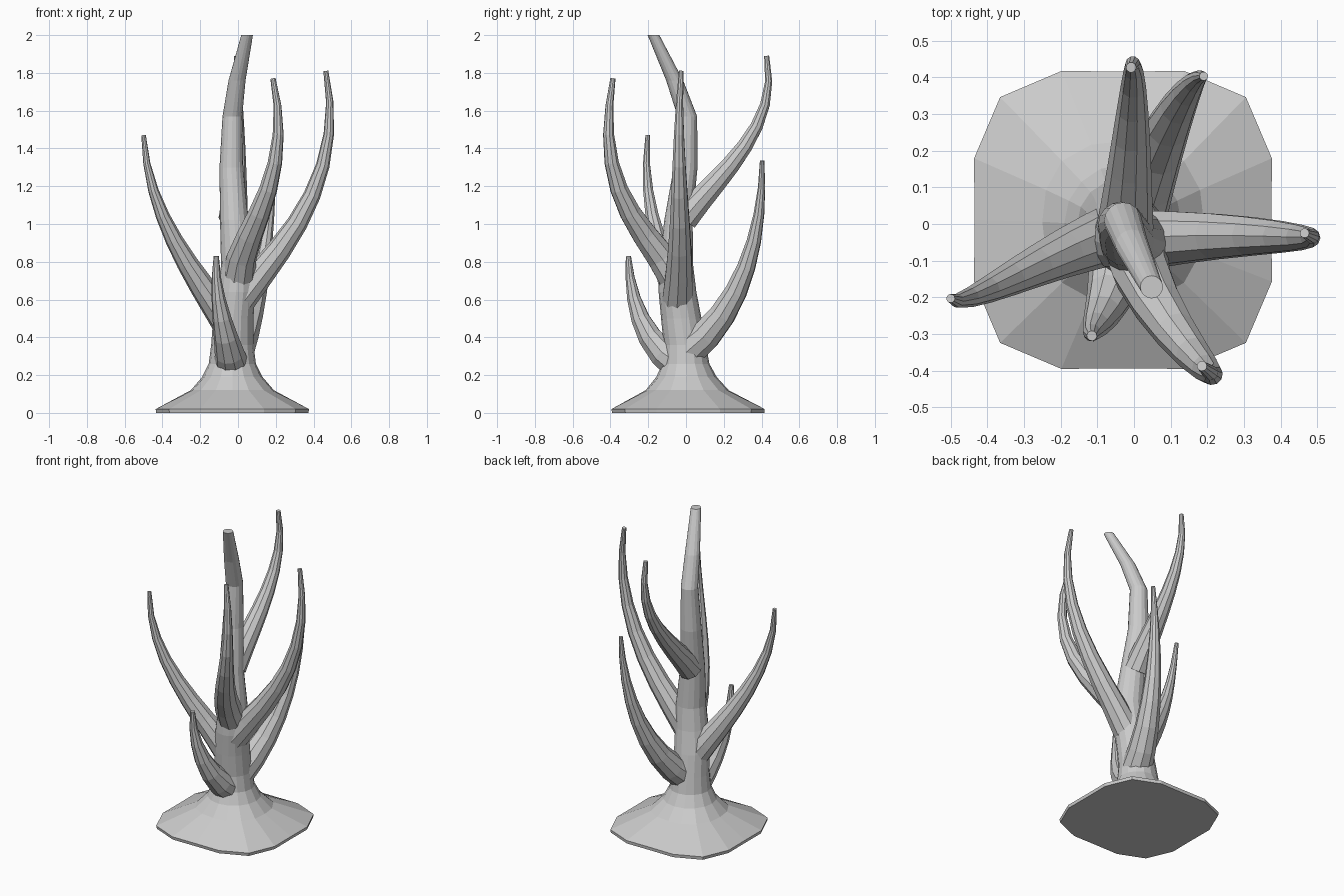
import bpy, bmesh, math
from mathutils import Vector

if "Cube" in bpy.data.objects:
    bpy.data.objects.remove(bpy.data.objects["Cube"])


def sweep(name, path, radii, sides, square=None):
    """Skin rings along a path. With 'square' values the rings stay level."""
    bm = bmesh.new()
    side = Vector((1, 0, 0))
    rings = []
    for i, (c, rad) in enumerate(zip(path, radii)):
        tan = Vector((0, 0, 1))
        if not square:
            tan = (path[min(i + 1, len(path) - 1)] - path[max(i - 1, 0)]).normalized()
        side = (side - tan * side.dot(tan)).normalized()
        other = tan.cross(side)
        ring = []
        for k in range(sides):
            t = 2 * math.pi * k / sides
            r = rad * (1 + (0.17 * square[i] * math.sin(2 * t) ** 2 if square else 0))
            ring.append(bm.verts.new(c + r * (side * math.cos(t) + other * math.sin(t))))
        rings.append(ring)
    for lo, hi in zip(rings, rings[1:]):
        for k in range(sides):
            n = (k + 1) % sides
            bm.faces.new((lo[k], lo[n], hi[n], hi[k]))
    bm.faces.new(rings[0][::-1])
    bm.faces.new(rings[-1])
    bmesh.ops.recalc_face_normals(bm, faces=bm.faces)
    me = bpy.data.meshes.new(name)
    bm.to_mesh(me)
    bm.free()
    bpy.context.collection.objects.link(bpy.data.objects.new(name, me))


def branch(name, points, root, tip, steps=8):
    """Tapered limb on a smooth polynomial curve through a few points."""
    pts = [Vector(p) for p in points]
    knots = [0]
    for a, b in zip(pts, pts[1:]):
        knots.append(knots[-1] + (b - a).length)
    path, radii = [], []
    for s in range(steps + 1):
        f = s / steps
        u = f * knots[-1]
        c = Vector()
        for i, p in enumerate(pts):
            w = math.prod((u - k) / (knots[i] - k) for k in knots if k != knots[i])
            c += p * w
        path.append(c)
        radii.append(tip + (root - tip) * (1 - f) ** 1.15)
    sweep(name, path, radii, 10)


# Trunk: flared squarish foot (z, radius, squareness), then the leaning stem
foot = [(0, .402, 1), (.02, .405, 1), (.12, .22, .4), (.19, .16, 0), (.26, .125, 0), (.36, .112, 0)]
stem = [(-.025, -.025, .5, .107), (-.01, -.045, .64, .1), (0, -.052, .78, .09),
        (-.02, -.04, 1.02, .075), (-.035, -.002, 1.3, .063), (-.03, .007, 1.57, .052),
        (-.005, -.06, 1.76, .045), (.048, -.172, 2.0, .031)]
sweep("trunk",
      [Vector((-.03, .012 - z * .05, z)) for z, r, q in foot] + [Vector(p[:3]) for p in stem],
      [f[1] for f in foot] + [p[3] for p in stem], 16,
      [f[2] for f in foot] + [0] * len(stem))

# Branches, root to tip
branch("left_branch", [(-.03, -.02, .44), (-.18, -.075, .655), (-.38, -.17, 1), (-.5, -.203, 1.47)], .088, .012)
branch("low_front_branch", [(-.03, -.03, .25), (-.06, -.18, .385), (-.085, -.242, .5), (-.115, -.305, .83)], .095, .014, 6)
branch("right_branch", [(.01, -.045, .6), (.17, -.035, .8), (.4, -.035, 1.17), (.487, -.036, 1.57), (.465, -.025, 1.81)], .085, .013)
branch("front_right_branch", [(0, -.05, .7), (.05, -.195, .91), (.165, -.36, 1.2), (.213, -.41, 1.48), (.185, -.387, 1.77)], .09, .014)
branch("back_branch", [(-.025, -.01, 1.03), (-.012, .17, 1.235), (-.002, .37, 1.51), (-.008, .427, 1.89)], .078, .014)
branch("back_right_branch", [(-.01, 0, .32), (.065, .2, .53), (.14, .352, .88), (.19, .403, 1.335)], .095, .012)
